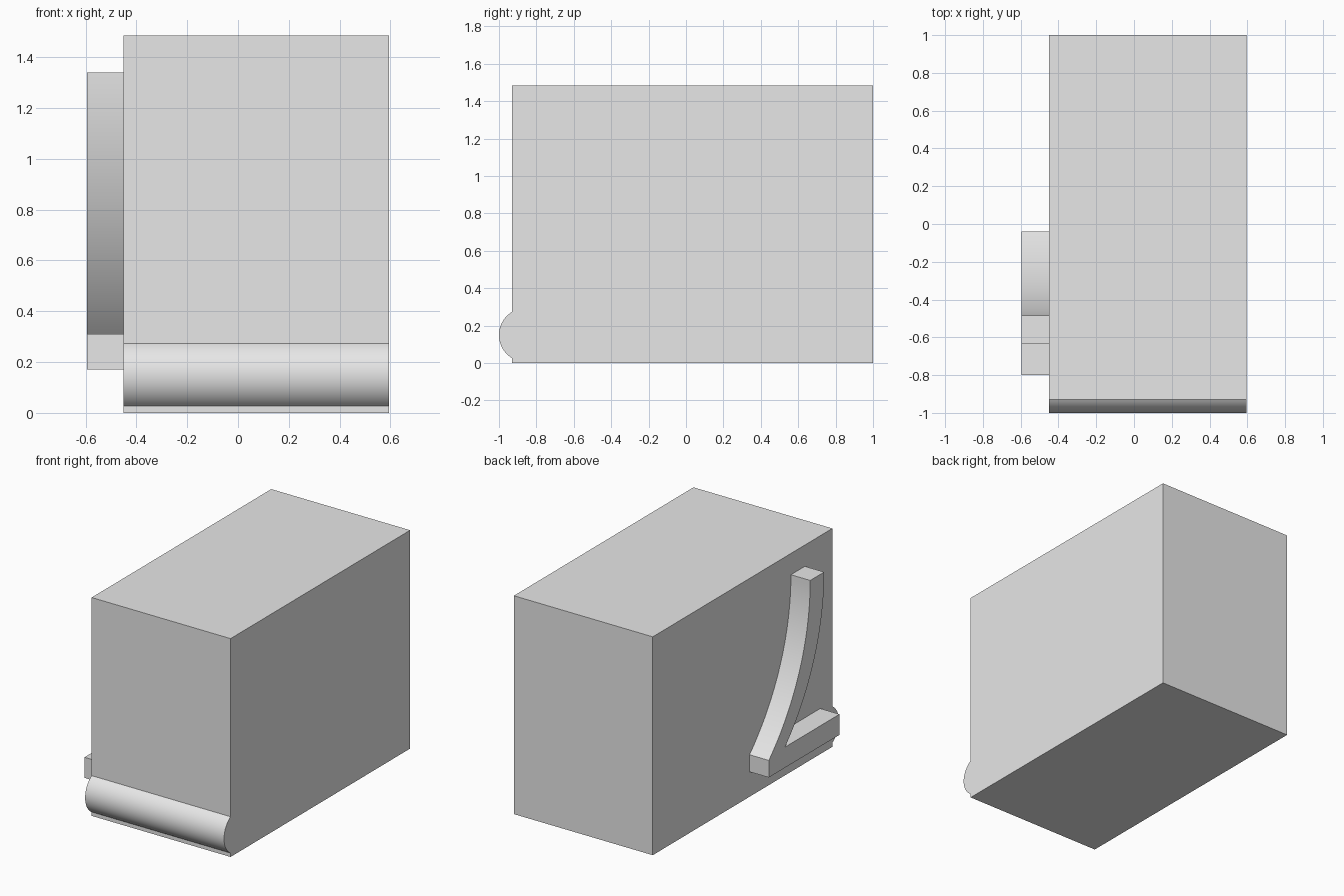
import bpy
import bmesh
from math import asin, cos, sin, radians

cube = bpy.data.objects.get("Cube")
if cube:
    bpy.data.objects.remove(cube, do_unlink=True)

grey = bpy.data.materials.new("light_grey")
grey.use_nodes = True
grey.diffuse_color = (0.8, 0.8, 0.8, 1)
grey.node_tree.nodes["Principled BSDF"].inputs["Base Color"].default_value = (0.8, 0.8, 0.8, 1)


def arc(cy, cz, r, start, end, n):
    """Points (y, z) on a circle from angle start to end (radians)."""
    steps = [start + (end - start) * i / n for i in range(n + 1)]
    return [(cy + r * cos(a), cz + r * sin(a)) for a in steps]


def extrude_profile(name, profile, x0, x1):
    """Solid made by sweeping a y-z outline from x0 to x1."""
    bm = bmesh.new()
    face = bm.faces.new([bm.verts.new((x0, y, z)) for y, z in profile])
    swept = bmesh.ops.extrude_face_region(bm, geom=[face], use_keep_orig=True)
    moved = [v for v in swept["geom"] if isinstance(v, bmesh.types.BMVert)]
    bmesh.ops.translate(bm, verts=moved, vec=(x1 - x0, 0, 0))
    bmesh.ops.recalc_face_normals(bm, faces=bm.faces)
    mesh = bpy.data.meshes.new(name)
    bm.to_mesh(mesh)
    bm.free()
    mesh.materials.append(grey)
    obj = bpy.data.objects.new(name, mesh)
    bpy.context.collection.objects.link(obj)
    bpy.ops.object.select_all(action="DESELECT")
    obj.select_set(True)
    bpy.context.view_layer.objects.active = obj
    bpy.ops.object.shade_smooth_by_angle(angle=radians(30))
    return obj


side, right = -0.45, 0.595

# Box body with the rounded roll along its lower front edge
roll_r, front = 0.144, -0.93
roll_y, roll_z = -1 + roll_r, 0.15
half = asin(0.1236 / roll_r)
roll = arc(roll_y, roll_z, roll_r, radians(180) - half, radians(180) + half, 32)
roll[0], roll[-1] = (front, roll[0][1]), (front, roll[-1][1])
body = [(front, 0), (1, 0), (1, 1.485), (front, 1.485)] + roll
extrude_profile("body", body, side, right)

# Side bracket: foot bar with a curved upright rising from its back end
top, r, thick = 1.34, 1.471, 0.15
centre = -0.485 + r


def upright_curve(cy, z_end):
    return arc(cy, top, r, radians(180), radians(180) + asin((top - z_end) / r), 32)


outer = upright_curve(centre, 0.286)
inner = upright_curve(centre - thick, 0.31)
bracket = [(-0.8, 0.17), (-0.04, 0.17)] + outer[::-1] + inner + [(-0.8, 0.31)]
extrude_profile("side_bracket", bracket, -0.595, side)
